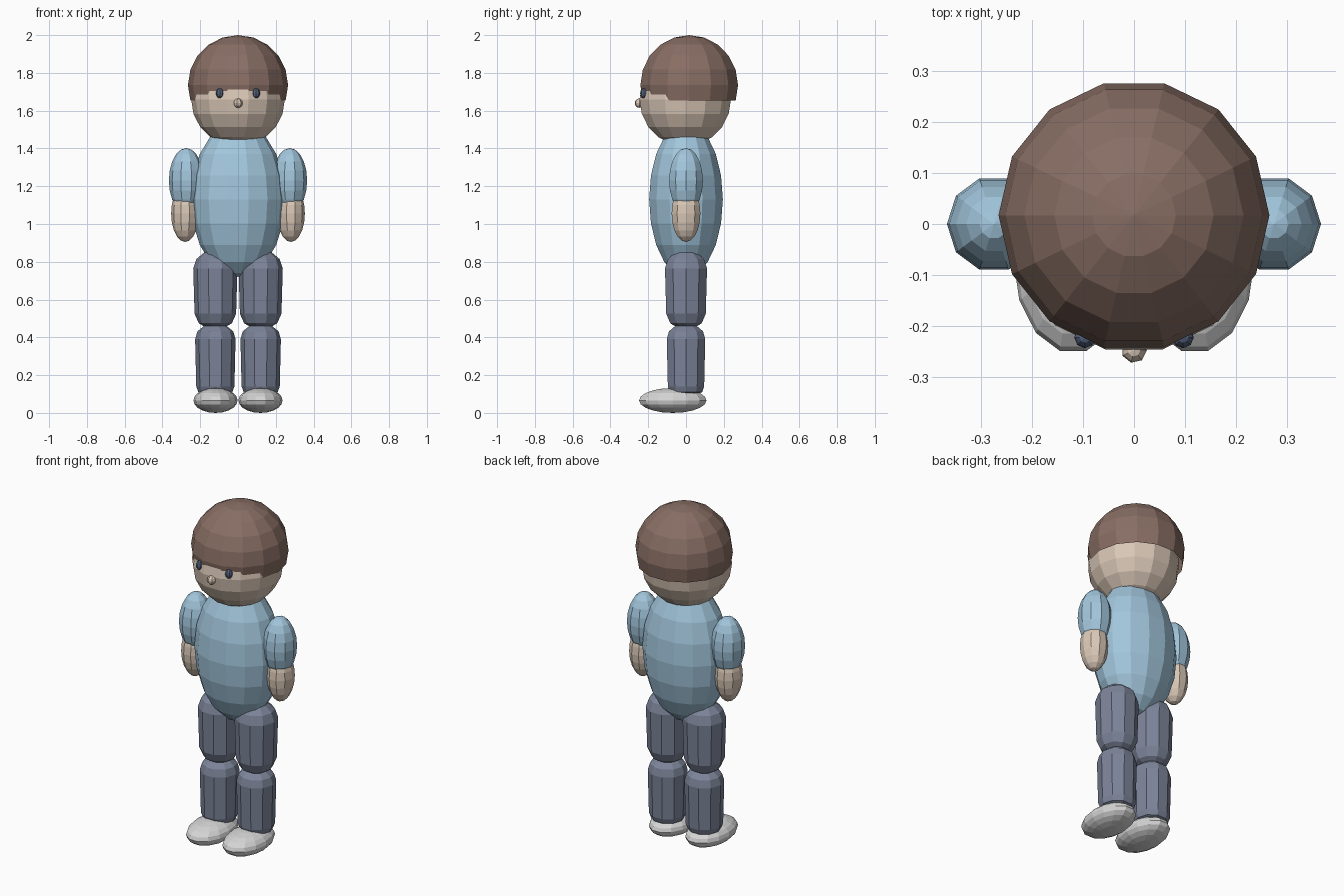
import bpy, bmesh, math

if "Cube" in bpy.data.objects:
    bpy.data.objects.remove(bpy.data.objects["Cube"])


def material(name, rgb):
    """Flat colour given as 0-255 display values, stored as linear."""
    m = bpy.data.materials.new(name)
    lin = [((c / 255 + 0.055) / 1.055) ** 2.4 for c in rgb]
    m.diffuse_color = (*lin, 1)
    m.use_nodes = True
    m.node_tree.nodes["Principled BSDF"].inputs["Base Color"].default_value = m.diffuse_color
    return m


HAIR = material("brown_hair", (136, 110, 100))
SKIN = material("skin", (218, 200, 183))
SHIRT = material("light_blue_shirt", (162, 198, 220))
TROUSERS = material("slate_trousers", (124, 132, 153))
SHOES = material("pale_grey_shoes", (214, 213, 213))
EYES = material("dark_blue_eyes", (84, 97, 124))


def lathe(name, profile, mat, centre=(0, 0, 0), scale=(1, 1, 1), sides=14):
    """Faceted solid of revolution from (radius, height) points, low to high."""
    bm = bmesh.new()
    rings = []
    for r, z in profile:
        n = 1 if r < 1e-5 else sides
        rings.append([bm.verts.new((centre[0] + scale[0] * r * math.cos(math.tau * i / sides),
                                    centre[1] + scale[1] * r * math.sin(math.tau * i / sides),
                                    centre[2] + scale[2] * z)) for i in range(n)])
    for a, b in zip(rings, rings[1:]):
        for i in range(sides):
            j = (i + 1) % sides
            if len(a) == 1:
                bm.faces.new((a[0], b[j], b[i]))
            elif len(b) == 1:
                bm.faces.new((a[i], a[j], b[0]))
            else:
                bm.faces.new((a[i], a[j], b[j], b[i]))
    me = bpy.data.meshes.new(name)
    bm.to_mesh(me)
    bm.free()
    me.materials.append(mat)
    ob = bpy.data.objects.new(name, me)
    bpy.context.collection.objects.link(ob)
    return ob


def ball(name, mat, centre, size, sides=14, rings=10, start=0):
    """Ellipsoid; start skips the lowest rings to leave an open cap."""
    prof = []
    for k in range(start, rings + 1):
        a = math.pi * (k / rings - 0.5)
        prof.append((math.cos(a), math.sin(a)))
    return lathe(name, prof, mat, centre, size, sides)


# Head, hair cap and torso
ball("head", SKIN, (0, -0.004, 1.66), (0.248, 0.248, 0.248))
ball("hair", HAIR, (0, 0.017, 1.735), (0.265, 0.265, 0.265), start=4)
ball("torso", SHIRT, (0, 0, 1.13), (0.25, 0.2, 0.41))
ball("nose", SKIN, (0, -0.247, 1.64), (0.025, 0.025, 0.025), sides=7, rings=6)

# Rounded leg segments
THIGH = [(0, 0.445), (0.05, 0.452), (0.088, 0.475), (0.11, 0.525),
         (0.117, 0.765), (0.1, 0.815), (0.06, 0.848), (0, 0.86)]
SHIN = [(0, 0.095), (0.06, 0.098), (0.09, 0.11), (0.101, 0.14),
        (0.107, 0.39), (0.095, 0.432), (0.06, 0.46), (0, 0.47)]

# Paired parts
for side, s in (("left", 1), ("right", -1)):
    ball(side + "_eye", EYES, (s * 0.096, -0.222, 1.692), (0.021, 0.021, 0.027), sides=8, rings=6)
    ball(side + "_sleeve", SHIRT, (s * 0.274, 0, 1.23), (0.092, 0.094, 0.172), sides=10)
    ball(side + "_forearm", SKIN, (s * 0.28, 0, 1.055), (0.074, 0.08, 0.15), sides=10)
    lathe(side + "_thigh", THIGH, TROUSERS, (s * 0.12, 0, 0), sides=10)
    lathe(side + "_shin", SHIN, TROUSERS, (s * 0.12, 0, 0), sides=10)
    ball(side + "_shoe", SHOES, (s * 0.119, -0.07, 0.066), (0.117, 0.183, 0.066))
